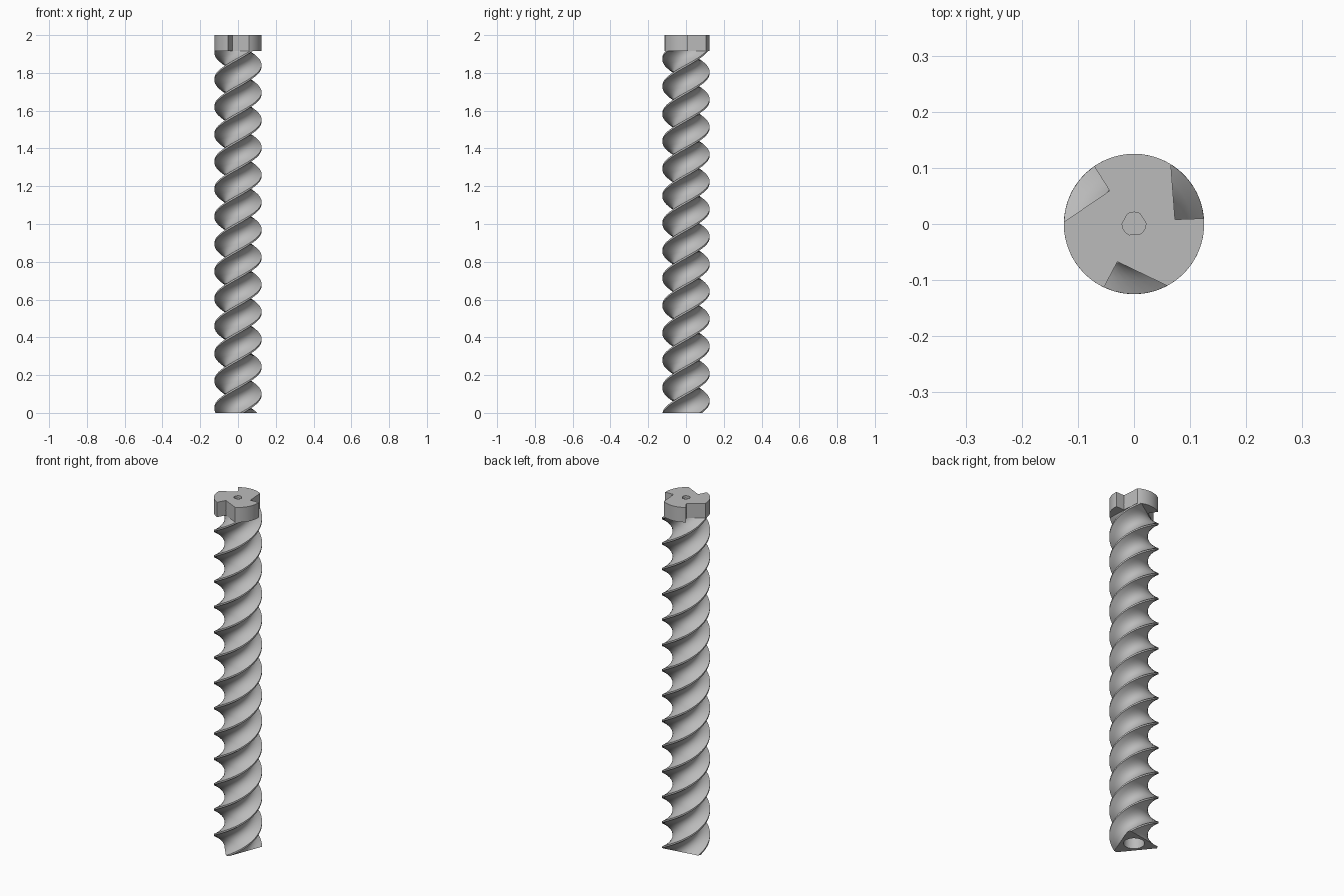
import bpy, bmesh
from math import cos, sin, pi, radians, atan2, hypot

cube = bpy.data.objects.get("Cube")
if cube:
    bpy.data.objects.remove(cube, do_unlink=True)

R = 0.125           # outer radius
LEAD = 0.435        # rise per full turn
START = radians(39) # angle of the first ridge at the foot
LAND = radians(4)   # half width of each ridge
CAP_Z = 1.915       # underside of the cutting tip

steel = bpy.data.materials.new("grey_steel")
steel.use_nodes = True
grey = (0.5, 0.5, 0.5, 1)
steel.diffuse_color = grey
steel.node_tree.nodes["Principled BSDF"].inputs["Base Color"].default_value = grey


def loft(name, rings):
    """Skin a stack of equal-length rings and close both ends."""
    bm = bmesh.new()
    loops = [[bm.verts.new(p) for p in ring] for ring in rings]
    n = len(loops[0])
    for a, b in zip(loops, loops[1:]):
        for i in range(n):
            j = (i + 1) % n
            bm.faces.new((a[i], a[j], b[j], b[i]))
    bm.faces.new(list(reversed(loops[0])))
    bm.faces.new(loops[-1])
    bmesh.ops.recalc_face_normals(bm, faces=bm.faces)
    mesh = bpy.data.meshes.new(name)
    bm.to_mesh(mesh)
    bm.free()
    mesh.materials.append(steel)
    obj = bpy.data.objects.new(name, mesh)
    bpy.context.collection.objects.link(obj)
    bpy.ops.object.select_all(action='DESELECT')
    obj.select_set(True)
    bpy.context.view_layer.objects.active = obj
    bpy.ops.object.shade_smooth_by_angle(angle=radians(30))
    return obj


def ring(section, z, turn=0, radius=None):
    """Place a polar section at height z, or a circle at the same angles."""
    return [((radius or r) * cos(a + turn), (radius or r) * sin(a + turn), z)
            for a, r in section]


# Three-ridged section: narrow lands joined by straight flutes
third = 2 * pi / 3
flute = R * cos(third / 2 - LAND)
section = []
for k in range(3):
    ridge = START + k * third
    section.append((ridge - LAND, R))
    steps = 12
    for s in range(steps):
        off = LAND + (third - 2 * LAND) * s / steps
        section.append((ridge + off, flute / cos(off - third / 2)))

# Twisted shaft with a socket in its foot
layers = 180
top = CAP_Z + 0.03
rings = [ring(section, 0.12, radius=0.053), ring(section, 0, radius=0.053)]
for i in range(layers + 1):
    z = top * i / layers
    rings.append(ring(section, z, 2 * pi * z / LEAD))
loft("twisted_shaft", rings)

# Cutting tip: a disc with three square-cornered notches and a centre dimple
inner = (0.073, 0.008)
arc_from, arc_to, arc_steps = radians(58.3), radians(124.6), 14
tip = []
for k in range(3):
    turn = k * third
    tip.append((turn + atan2(inner[1], inner[0]), hypot(*inner)))
    for s in range(arc_steps + 1):
        tip.append((turn + arc_from + (arc_to - arc_from) * s / arc_steps, R))
loft("cutting_tip", [ring(tip, CAP_Z), ring(tip, 2),
                     ring(tip, 2, radius=0.021),
                     ring(tip, 1.985, radius=0.021)])
